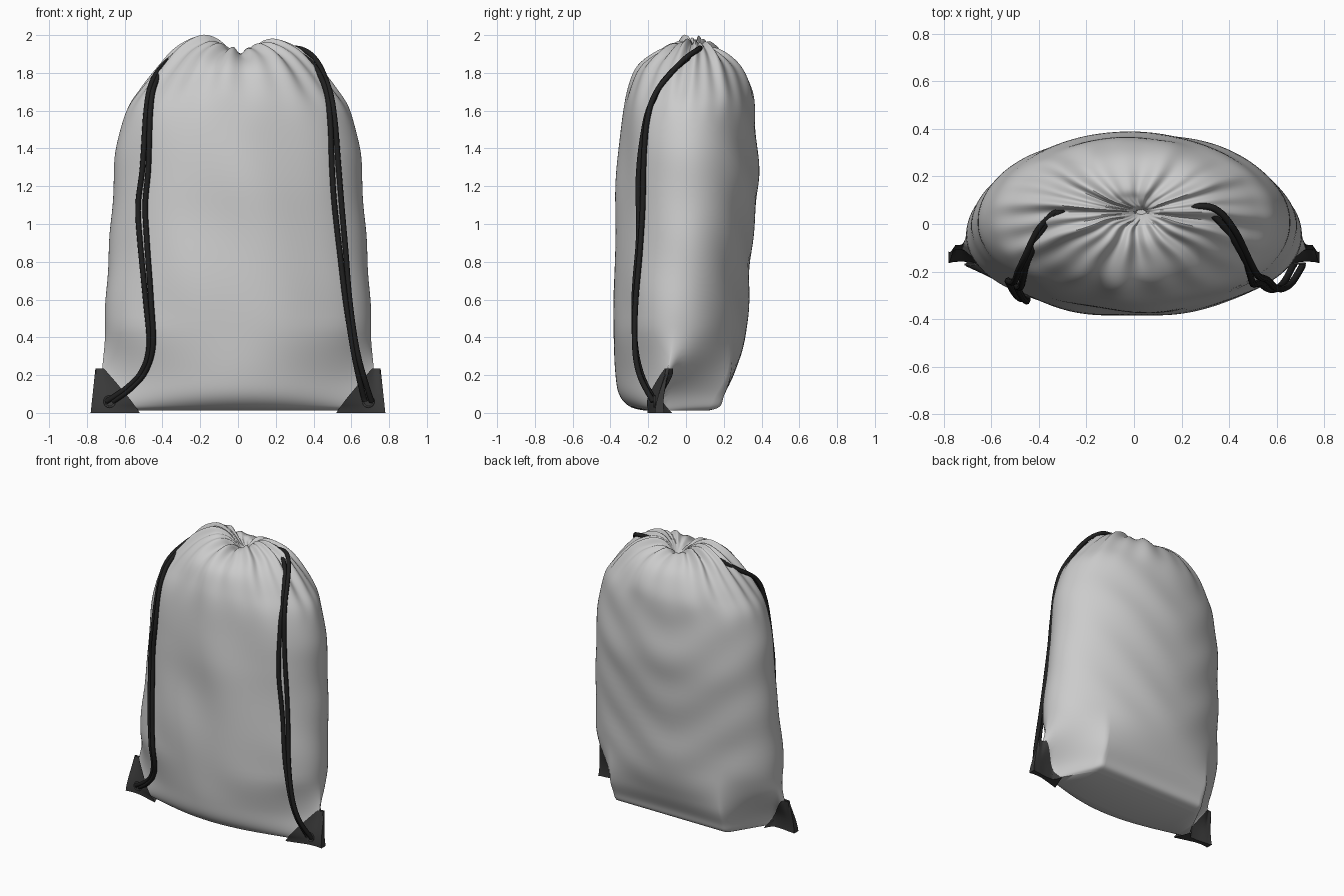
import bpy, bmesh, math

if "Cube" in bpy.data.objects:
    bpy.data.objects.remove(bpy.data.objects["Cube"])


def material(name, r, g, b):
    m = bpy.data.materials.new(name)
    m.diffuse_color = (r, g, b, 1)
    m.use_nodes = True
    m.node_tree.nodes["Principled BSDF"].inputs["Base Color"].default_value = m.diffuse_color
    return m


FABRIC = material("light grey fabric", 0.60, 0.60, 0.60)
PATCH = material("dark grey patch", 0.042, 0.042, 0.042)
CORD = material("black cord", 0.014, 0.014, 0.014)
METAL = material("grey eyelet", 0.10, 0.10, 0.10)


def smooth_path(points, steps):
    """Catmull-Rom interpolation of tuples of any length."""
    out, n = [], len(points)
    for i in range(n - 1):
        quad = [points[max(0, min(n - 1, i + k))] for k in (-1, 0, 1, 2)]
        for s in range(steps):
            t = s / steps
            out.append(tuple(
                0.5 * (2 * b + (c - a) * t + (2 * a - 5 * b + 4 * c - d) * t * t
                       + (3 * b - a - 3 * c + d) * t ** 3)
                for a, b, c, d in zip(*quad)))
    return out + [points[-1]]


def ramp(v, lo, hi):
    t = max(0, min(1, (v - lo) / (hi - lo)))
    return t * t * (3 - 2 * t)


def add_mesh(name, bm, mat, angle=40):
    bmesh.ops.recalc_face_normals(bm, faces=bm.faces)
    me = bpy.data.meshes.new(name)
    bm.to_mesh(me)
    bm.free()
    me.materials.append(mat)
    ob = bpy.data.objects.new(name, me)
    bpy.context.collection.objects.link(ob)
    bpy.context.view_layer.objects.active = ob
    ob.select_set(True)
    bpy.ops.object.shade_smooth_by_angle(angle=math.radians(angle))
    ob.select_set(False)
    return ob


# Bag sections: height, half width, front y, back y, seam y
ROWS = [
    (0.012, 0.73, -0.22, 0.12, -0.14),
    (0.035, 0.735, -0.30, 0.18, -0.14),
    (0.10, 0.73, -0.355, 0.205, -0.13),
    (0.22, 0.72, -0.375, 0.26, -0.10),
    (0.42, 0.705, -0.385, 0.32, -0.06),
    (0.70, 0.695, -0.385, 0.335, -0.03),
    (1.00, 0.672, -0.37, 0.36, 0.0),
    (1.22, 0.66, -0.365, 0.385, 0.0),
    (1.42, 0.64, -0.35, 0.375, 0.01),
    (1.60, 0.595, -0.33, 0.365, 0.02),
    (1.72, 0.51, -0.30, 0.345, 0.03),
    (1.83, 0.415, -0.25, 0.295, 0.04),
    (1.91, 0.32, -0.17, 0.225, 0.05),
    (1.955, 0.20, -0.09, 0.155, 0.05),
    (1.94, 0.12, -0.02, 0.11, 0.05),
    (1.90, 0.06, 0.01, 0.08, 0.05),
    (1.85, 0.02, 0.04, 0.06, 0.05),
]
RINGS = smooth_path(ROWS, 6)
OUTER = RINGS[:13 * 6 + 1]


def depth(x, z, w, front):
    """Share of the full depth reached at x: round above, boxy folds below."""
    x = min(abs(x), w)
    q = 1 - ramp(z, 0.08, 0.48)
    arc = 1 - (x / w) ** 2
    if front:
        return arc ** (0.5 + 0.8 * q)
    reach = 0.60 + (w - 0.60) * ramp(z, 0.03, 0.36)
    box = max(0, min(1, (reach - x) / (reach - 0.44)))
    return q * box + (1 - q) * arc ** 0.5


def section(z):
    for a, b in zip(OUTER, OUTER[1:]):
        if z <= b[0]:
            t = max(0, (z - a[0]) / (b[0] - a[0]))
            return [p + (q - p) * t for p, q in zip(a, b)]
    return OUTER[-1]


def surface_y(x, z, front=True):
    _, w, f, b, seam = section(z)
    return seam + ((f if front else b) - seam) * depth(x, z, w, front)


# Bag body: lofted rings with gathered pleats at the neck
SIDES = 192
bm = bmesh.new()
loops = []
for i, (z, w, f, b, seam) in enumerate(RINGS):
    u = i / (len(RINGS) - 1)
    neck = ramp(u, 0.52, 0.80)
    crown = ramp(u, 0.66, 0.82) * (1 - ramp(u, 0.86, 1.0))
    loop = []
    for j in range(SIDES):
        t = 2 * math.pi * j / SIDES
        c, s = math.cos(t), math.sin(t)
        x = w * c
        y = seam + ((b if s > 0 else f) - seam) * depth(x, z, w, s <= 0)
        # Gathers fan out from the neck and die away downwards
        g = (0.5 * math.sin(11 * t + 0.7 + math.sin(3 * t))
             + 0.5 * math.sin(19 * t + 2 + 1.2 * math.sin(2 * t)))
        scale = 1 + 0.075 * g * neck * (1 - 0.3 * ramp(u, 0.9, 1))
        x, y = x * scale, 0.05 + (y - 0.05) * scale
        # Soft swags on the back and slack folds on the front
        fade = ramp(z, 0.2, 0.6) * (1 - neck) * abs(s)
        if s > 0:
            drop = math.sqrt((x + 0.1) ** 2 + 0.03)
            y += 0.005 * fade * math.sin(17 * (z - 0.9 * drop) + 1)
        else:
            y += 0.006 * fade * math.sin(13 * x + 3 * z)
            y += 0.004 * fade * math.sin(9 * z + 8 * x)
        x += 0.004 * ramp(z, 0.2, 0.5) * (1 - neck) * c * math.sin(15 * z + 5 * y)
        dz = crown * (0.03 * math.cos(2 * t) - 0.010 * c + 0.018 * g - 0.012)
        # The front lip of the crown stays level with the sides
        dz += crown * 0.03 * max(0, -s) * abs(c)
        loop.append(bm.verts.new((x + 0.03 * ramp(u, 0.85, 1), y, z + dz)))
    loops.append(loop)
for lo, hi in zip(loops, loops[1:]):
    for j in range(SIDES):
        k = (j + 1) % SIDES
        bm.faces.new((lo[j], lo[k], hi[k], hi[j]))
# Underside bridged front to back, neck closed
base = loops[0]
for j in range(SIDES // 2):
    quad = (base[j], base[j + 1], base[-j - 1], base[-j] if j else base[0])
    bm.faces.new(tuple(dict.fromkeys(quad)))
bm.faces.new(loops[-1])
add_mesh("bag_body", bm, FABRIC, 50)

# Corner patches: folded sheets wrapping each bottom corner to a pointed tip
NZ, NX = 12, 12
for side, label in ((-1, "left"), (1, "right")):
    bm = bmesh.new()
    for front in (True, False):
        rows = []
        for i in range(NZ + 1):
            r = i / NZ
            z = 0.235 * r
            inner, tip = (0.52 if front else 0.57) + (0.19 if front else 0.14) * r ** 1.1, 0.78 - 0.025 * r
            seam = section(z)[4]
            row = []
            for j in range(NX + 1):
                x = inner + (tip - inner) * j / NX
                y = surface_y(x, max(z, 0.025), front)
                flare = 0.009 + 0.010 * (1 - r) * ramp(x, 0.66, 0.76)
                y += -flare if front else flare
                if j == NX:
                    y = seam + (-1 if front else 1) * 0.025 * (1 - r)
                row.append(bm.verts.new((side * x, y, z)))
            rows.append(row)
        for lo, hi in zip(rows, rows[1:]):
            for j in range(NX):
                bm.faces.new((lo[j], lo[j + 1], hi[j + 1], hi[j]))
        if front:
            first = rows
    # Close the outer fold and the underside
    for i in range(NZ):
        bm.faces.new((first[i][-1], first[i + 1][-1], rows[i + 1][-1], rows[i][-1]))
    for j in range(NX):
        bm.faces.new((first[0][j], first[0][j + 1], rows[0][j + 1], rows[0][j]))
    bmesh.ops.remove_doubles(bm, verts=bm.verts, dist=0.0005)
    add_mesh(label + "_corner_patch", bm, PATCH)

# Doubled shoulder cords running from the neck to the corner eyelets
PATHS = {
    "left": [(-0.20, 0.07, 1.92), (-0.30, 0.06, 1.91), (-0.39, -0.02, 1.84),
             (-0.45, -0.14, 1.74), (-0.475, -0.20, 1.60), (-0.49, -0.23, 1.30),
             (-0.51, -0.24, 1.10), (-0.50, -0.25, 0.90), (-0.475, -0.28, 0.60),
             (-0.46, -0.29, 0.36), (-0.50, -0.26, 0.22), (-0.58, -0.22, 0.13),
             (-0.68, -0.17, 0.06)],
    "right": [(0.20, 0.07, 1.92), (0.32, 0.06, 1.915), (0.41, -0.03, 1.85),
              (0.475, -0.15, 1.71), (0.50, -0.20, 1.55), (0.515, -0.22, 1.30),
              (0.53, -0.23, 1.10), (0.555, -0.25, 0.85), (0.58, -0.27, 0.60),
              (0.615, -0.27, 0.36), (0.65, -0.24, 0.20), (0.69, -0.17, 0.06)],
}
for label, path in PATHS.items():
    pts = smooth_path(path, 7)
    for strand in (-1, 1):
        cu = bpy.data.curves.new(label + "_cord", "CURVE")
        cu.dimensions = "3D"
        cu.bevel_depth = 0.0145
        cu.bevel_resolution = 2
        cu.use_fill_caps = True
        sp = cu.splines.new("POLY")
        sp.points.add(len(pts) - 1)
        for k, (x, y, z) in enumerate(pts):
            a = 12 * k / len(pts)
            gap = 0.016 * strand
            x += gap * (0.9 + 0.3 * math.cos(a))
            z2 = z + gap * 0.6 * ramp(z, 1.75, 1.9)
            y += 0.006 * strand * math.sin(a)
            if z < 1.72:
                y = min(y, surface_y(x, z) - 0.016)
            sp.points[k].co = (x, y, z2, 1)
        cu.materials.append(CORD)
        ob = bpy.data.objects.new(label + "_cord", cu)
        bpy.context.collection.objects.link(ob)

# Eyelets where the cords meet the corner patches
for x, label in ((-0.68, "left"), (0.69, "right")):
    bpy.ops.mesh.primitive_torus_add(
        major_radius=0.028, minor_radius=0.005, major_segments=20, minor_segments=6,
        location=(x, surface_y(x, 0.06) - 0.018, 0.06), rotation=(math.pi / 2, 0, 0))
    ob = bpy.context.object
    ob.name = label + "_eyelet"
    ob.data.materials.append(METAL)
    bpy.ops.object.shade_smooth_by_angle()
